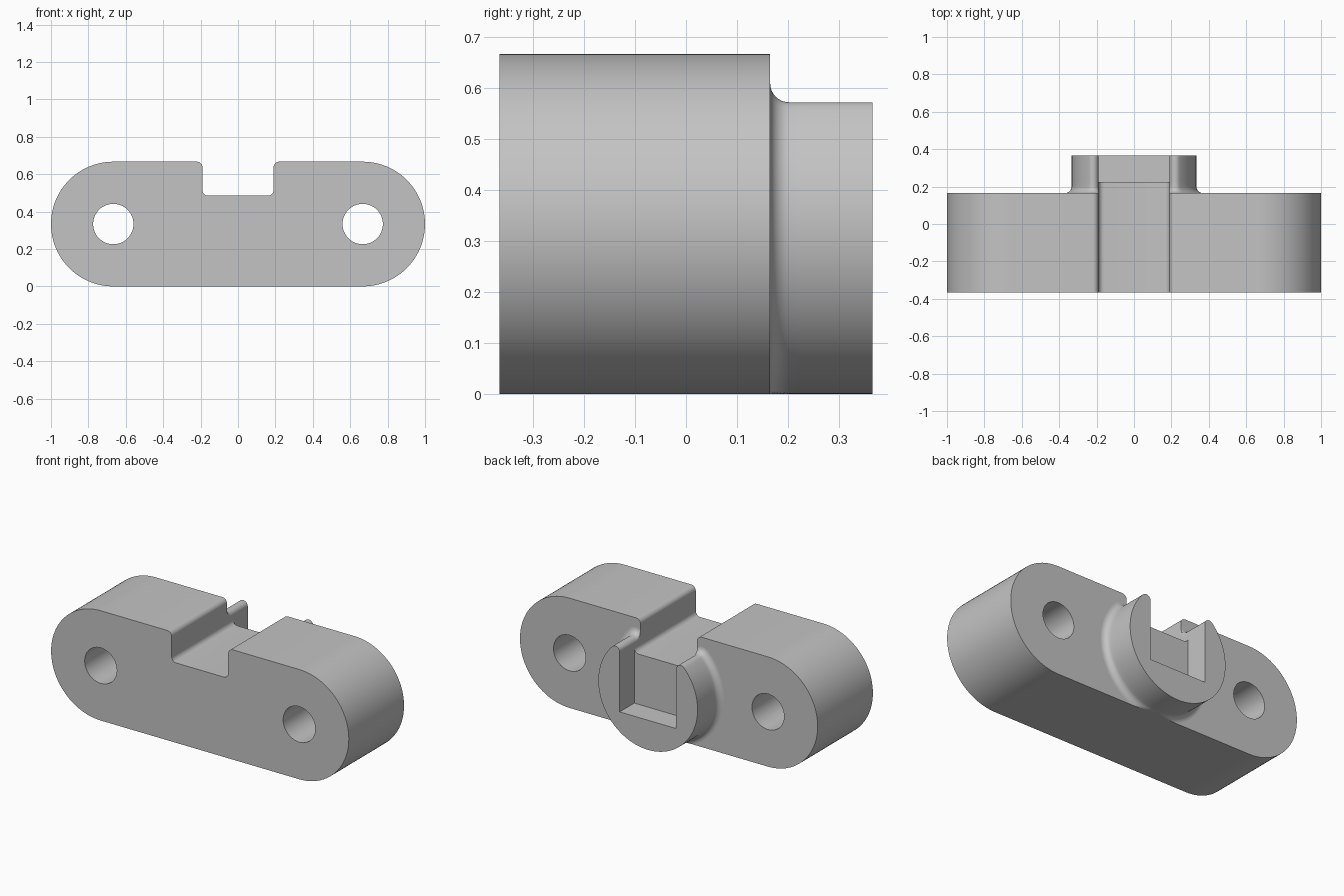
import bpy, bmesh
from math import sin, cos, pi, radians, atan2, sqrt

R = 1 / 3            # end radius of the plate and radius of the boss
HOLE_X = 2 / 3
SLOT_X, SLOT_Z = 0.19, 0.485
ROUND = 0.03         # rounding of the slot edges
FILLET = 0.037       # blend between boss and plate
FRONT, MID, POCKET_Y, BACK = -0.365, 0.165, 0.225, 0.365
POCKET_Z = 0.18

cube = bpy.data.objects.get("Cube")
if cube:
    bpy.data.objects.remove(cube, do_unlink=True)

grey = bpy.data.materials.new("plain grey")
grey.use_nodes = True
grey.diffuse_color = (0.55, 0.55, 0.55, 1)
grey.node_tree.nodes["Principled BSDF"].inputs["Base Color"].default_value = grey.diffuse_color


def arc(cx, cz, r, start, end, n):
    """Points on an arc in the x-z plane, angles in radians."""
    return [(cx + r * cos(start + (end - start) * i / n),
             cz + r * sin(start + (end - start) * i / n)) for i in range(n + 1)]


def mirrored(half):
    """Close a half outline that runs from bottom centre to top centre."""
    return half + [(-x, z) for x, z in half[-2:0:-1]]


def loft(name, sections, cap_front=True):
    """Skin a list of (y, outline) sections and cap the ends."""
    bm = bmesh.new()
    rings = [[bm.verts.new((x, y, z)) for x, z in pts] for y, pts in sections]
    for a, b in zip(rings, rings[1:]):
        for i in range(len(a)):
            j = (i + 1) % len(a)
            bm.faces.new((a[i], a[j], b[j], b[i]))
    if cap_front:
        bm.faces.new(rings[0])
    bm.faces.new(rings[-1][::-1])
    bmesh.ops.remove_doubles(bm, verts=bm.verts, dist=1e-5)
    bmesh.ops.dissolve_degenerate(bm, edges=bm.edges, dist=1e-5)
    bmesh.ops.recalc_face_normals(bm, faces=bm.faces)
    mesh = bpy.data.meshes.new(name)
    bm.to_mesh(mesh)
    bm.free()
    mesh.materials.append(grey)
    obj = bpy.data.objects.new(name, mesh)
    bpy.context.collection.objects.link(obj)
    return obj


def activate(obj):
    bpy.ops.object.select_all(action='DESELECT')
    obj.select_set(True)
    bpy.context.view_layer.objects.active = obj


# Slot floor with its rounded inner corner
slot_floor = arc(SLOT_X - ROUND, SLOT_Z + ROUND, ROUND, 0, -pi / 2, 8) + [(0, SLOT_Z)]

# Plate: rounded ends and a slot across the top
plate_half = [(0, 0)] + arc(HOLE_X, R, R, -pi / 2, pi / 2, 48)
plate_half += arc(SLOT_X + ROUND, 2 * R - ROUND, ROUND, pi / 2, pi, 8) + slot_floor
plate_outline = mirrored(plate_half)
plate = loft("slotted_plate", [(FRONT, plate_outline), (MID, plate_outline)])

# Bolt holes
for side in (-1, 1):
    circle = arc(side * HOLE_X, R, 0.108, 0, 2 * pi, 48)[:-1]
    cutter = loft("hole_cutter", [(FRONT - 0.1, circle), (MID + 0.1, circle)])
    cutter.hide_render = True
    cut = plate.modifiers.new("bolt_hole", 'BOOLEAN')
    cut.operation, cut.solver, cut.object = 'DIFFERENCE', 'EXACT', cutter
    activate(plate)
    bpy.ops.object.modifier_apply(modifier=cut.name)
    bpy.data.objects.remove(cutter, do_unlink=True)


def boss_outline(grow, floor):
    """Open round boss, grown outwards but kept clear of slot and underside."""
    tip_x = SLOT_X + ROUND
    rise = sqrt((R - ROUND) ** 2 - tip_x ** 2)
    lean = atan2(rise, tip_x)
    half = arc(0, R, R + grow, -pi / 2, lean, 48)
    half += arc(tip_x, R + rise, ROUND + grow, lean, pi, 10)[1:]
    half = [(max(x, SLOT_X) if z > R else x, max(z, 0)) for x, z in half]
    return mirrored(half + floor)


# Boss: blended base, slot floor, then a square pocket open to the back
sections = []
for i in range(9):
    t = pi / 2 * i / 8
    sections.append((MID + FILLET * (1 - cos(t)),
                     boss_outline(FILLET * (1 - sin(t)), slot_floor)))
pocket_floor = [(SLOT_X, POCKET_Z)] * (len(slot_floor) - 1) + [(0, POCKET_Z)]
sections.append((POCKET_Y, boss_outline(0, slot_floor)))
sections.append((POCKET_Y, boss_outline(0, pocket_floor)))
sections.append((BACK, boss_outline(0, pocket_floor)))
boss = loft("pocketed_boss", sections, cap_front=False)

for obj in (plate, boss):
    activate(obj)
    bpy.ops.object.shade_smooth_by_angle(angle=radians(30))
